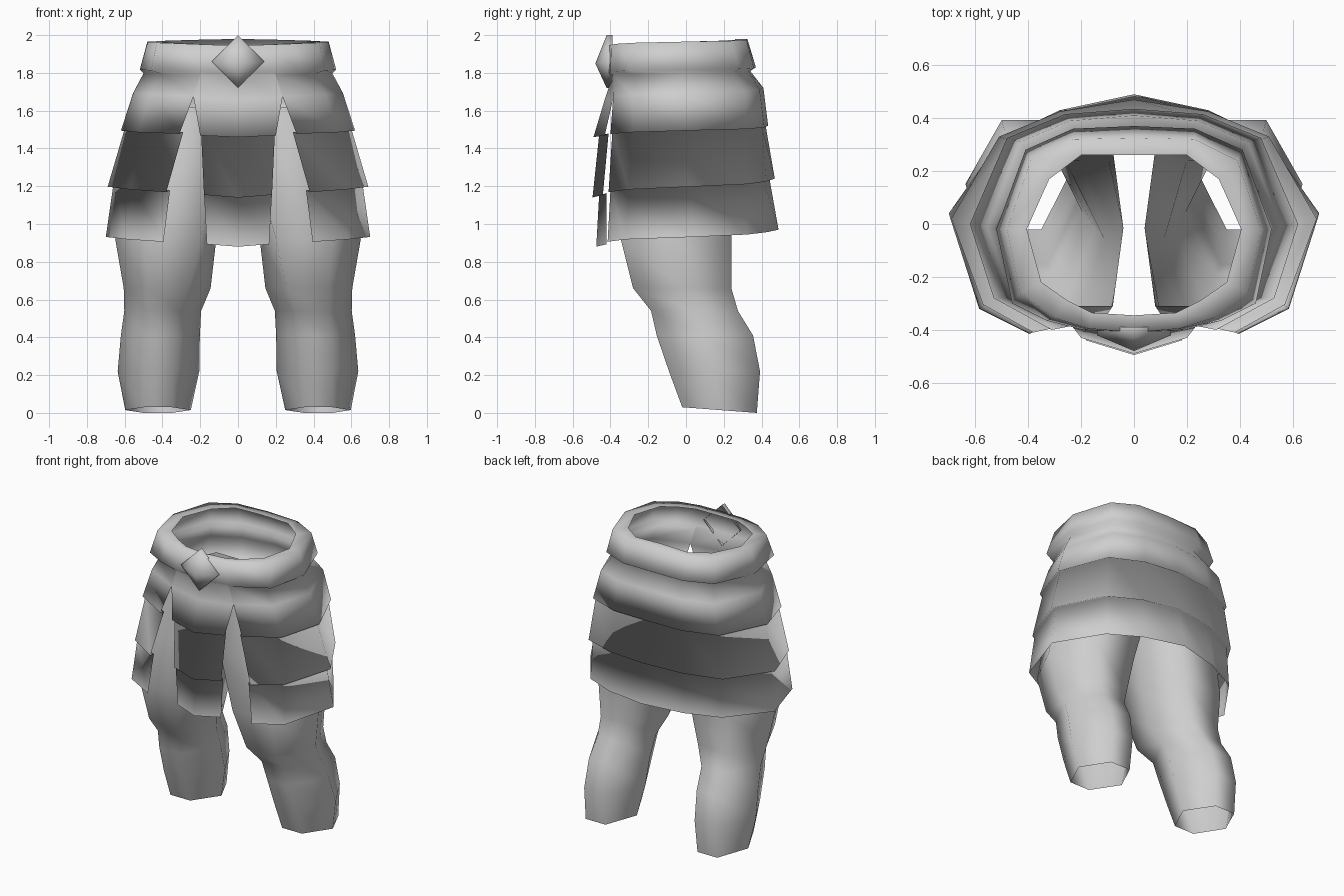
import bpy, bmesh, math

if "Cube" in bpy.data.objects:
    bpy.data.objects.remove(bpy.data.objects["Cube"])

grey = bpy.data.materials.new("mid_grey")
grey.diffuse_color = (0.62, 0.62, 0.62, 1)
grey.use_nodes = True
grey.node_tree.nodes["Principled BSDF"].inputs["Base Color"].default_value = grey.diffuse_color


def finish(bm, name):
    bmesh.ops.remove_doubles(bm, verts=bm.verts, dist=0.0005)
    me = bpy.data.meshes.new(name)
    bm.to_mesh(me)
    bm.free()
    me.materials.append(grey)
    for p in me.polygons:
        p.use_smooth = True
    ob = bpy.data.objects.new(name, me)
    bpy.context.collection.objects.link(ob)
    return ob


def loft(name, rings, slits=(), slit_from=0):
    """Skin rings listed from top to bottom; slit columns stay open from a given row down."""
    bm = bmesh.new()
    rows = [[bm.verts.new(p) for p in r] for r in rings]
    n = len(rings[0])
    for k in range(len(rows) - 1):
        a, b = rows[k], rows[k + 1]
        for i in range(n):
            if i in slits and k >= slit_from:
                continue
            j = (i + 1) % n
            quad = (a[i], b[i], b[j], a[j])
            # a column with coincident corners collapses to nothing
            if (a[i].co - a[j].co).length < 1e-4 and (b[i].co - b[j].co).length < 1e-4:
                continue
            bm.faces.new(quad)
    return finish(bm, name)


def ring(xs, ys, z_front, z_back):
    """Mirror a half outline, front centre to back centre, into a full ring."""
    m = len(xs) - 1
    half = [(x, y, z_front + (z_back - z_front) * i / m)
            for i, (x, y) in enumerate(zip(xs, ys))]
    return half + [(-x, y, z) for x, y, z in half[-2:0:-1]]


# Rolled belt running into a three-tier skirt, slit on both sides of the front flap
belt = [
    ring([0, .16, .25, .35, .405, .32, .2, 0],
         [-.345, -.335, -.29, -.22, -.02, .17, .26, .26], 1.945, 1.98),
    ring([0, .17, .30, .43, .48, .39, .23, 0],
         [-.41, -.395, -.355, -.26, -.02, .24, .32, .325], 1.945, 1.98),
    ring([0, .19, .33, .46, .52, .41, .23, 0],
         [-.415, -.40, -.365, -.30, -.02, .28, .36, .37], 1.80, 1.83),
    ring([0, .2, .2, .40, .50, .38, .2, 0],
         [-.39, -.385, -.385, -.28, -.02, .25, .33, .34], 1.78, 1.81)]
upper_tier = [
    ring([0, .235, .235, .46, .555, .43, .24, 0],
         [-.43, -.385, -.385, -.28, -.01, .31, .39, .41], 1.66, 1.72),
    ring([0, .2, .31, .53, .62, .48, .26, 0],
         [-.49, -.43, -.40, -.28, 0, .325, .415, .435], 1.46, 1.52)]
middle_tier = [
    ring([0, .195, .29, .51, .60, .465, .25, 0],
         [-.46, -.41, -.39, -.275, 0, .315, .40, .42], 1.47, 1.53),
    ring([0, .18, .38, .57, .69, .51, .28, 0],
         [-.495, -.44, -.41, -.305, .02, .33, .425, .47], 1.14, 1.24)]
lower_tier = [
    ring([0, .18, .36, .555, .66, .485, .27, 0],
         [-.46, -.42, -.40, -.30, .02, .32, .41, .44], 1.15, 1.25),
    ring([0, .165, .395, .585, .70, .50, .28, 0],
         [-.475, -.42, -.415, -.32, .04, .325, .43, .49], .88, .97)]
loft("belted_skirt", belt + upper_tier + middle_tier + lower_tier,
     slits=(1, 12), slit_from=4)

# Legs: six-sided open tubes
# (z, inner x, outer x, inner and outer x of the front and back sides, front y, back y)
sections = [(1.62, .04, .50, .08, .36, -.31, .28),
            (1.30, .05, .58, .10, .42, -.34, .26),
            (.92, .115, .65, .20, .50, -.345, .24),
            (.66, .145, .605, .26, .48, -.28, .24),
            (.54, .195, .602, .31, .48, -.185, .275),
            (.41, .202, .62, .33, .49, -.155, .355),
            (.22, .205, .637, .34, .50, -.09, .392),
            (.015, .25, .597, .35, .50, -.02, .375)]
for side, name in ((1, "leg_right"), (-1, "leg_left")):
    rings = []
    for z, x0, x1, xa, xb, y0, y1 in sections:
        ym = (y0 + y1) / 2
        tilt = .015 if z < .1 else 0
        r = [(x1, ym, z), (xb, y1, z - tilt), (xa, y1, z - tilt),
             (x0, ym, z), (xa, y0, z + tilt), (xb, y0, z + tilt)]
        r = [(side * x, y, h) for x, y, h in r]
        rings.append(r if side > 0 else r[::-1])
    loft(name, rings)

# Diamond buckle: raised front on a shallow open-backed rim
bm = bmesh.new()
corners = [(0, 1.72), (.14, 1.86), (0, 2.0), (-.14, 1.86)]
front = [bm.verts.new((x, -.42, z)) for x, z in corners]
back = [bm.verts.new((x, -.39, z)) for x, z in corners]
tip = bm.verts.new((0, -.48, 1.85))
for i in range(4):
    j = (i + 1) % 4
    bm.faces.new((front[i], front[j], tip))
    bm.faces.new((front[j], front[i], back[i], back[j]))
finish(bm, "buckle")
